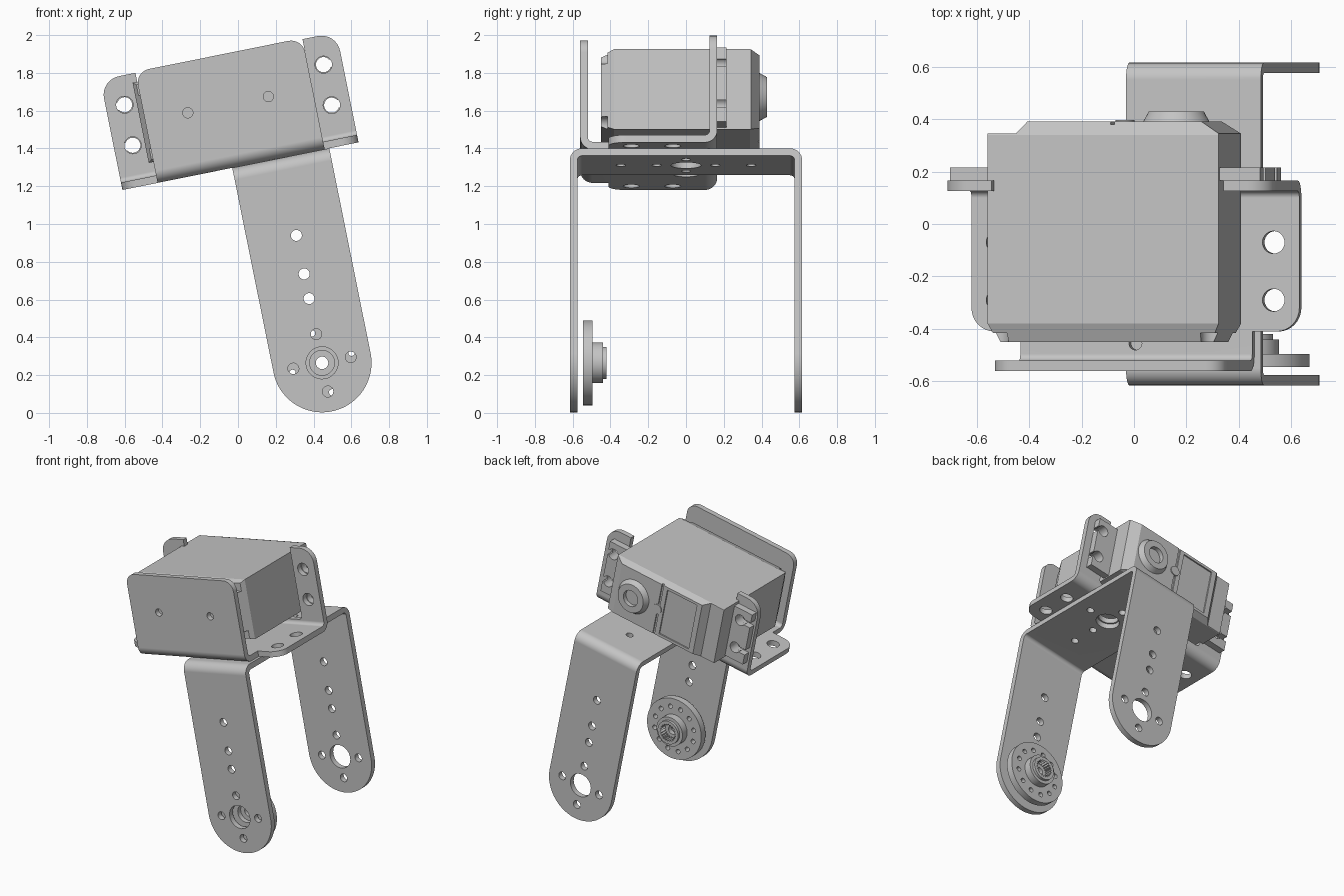
import bpy, bmesh, math
from mathutils import Matrix, Vector

cube = bpy.data.objects.get("Cube")
if cube:
    bpy.data.objects.remove(cube)

metal = bpy.data.materials.new("plain grey")
metal.use_nodes = True
GREY = (0.55, 0.55, 0.55, 1)
metal.diffuse_color = GREY
metal.node_tree.nodes["Principled BSDF"].inputs["Base Color"].default_value = GREY

# Whole assembly leans about the pivot at the hub centre
LEAN = Matrix.Translation((0.445, 0, 0.265)) @ Matrix.Rotation(-math.radians(11.4), 4, 'Y')


def circle(a, b, r, n=28):
    return [(a + r * math.cos(i * math.tau / n), b + r * math.sin(i * math.tau / n)) for i in range(n)]


def star(r1, r2, teeth):
    return [((r1, r2)[i % 2] * math.cos(i * math.pi / teeth),
             (r1, r2)[i % 2] * math.sin(i * math.pi / teeth)) for i in range(2 * teeth)]


def rounded(points, steps=8):
    """Polygon from (a, b, corner radius) points."""
    out = []
    for i, (a, b, r) in enumerate(points):
        p = Vector((a, b))
        if r == 0:
            out.append((a, b))
            continue
        d0 = (Vector(points[i - 1][:2]) - p).normalized()
        d1 = (Vector(points[(i + 1) % len(points)][:2]) - p).normalized()
        half = d0.angle(d1) / 2
        centre = p + (d0 + d1).normalized() * r / math.sin(half)
        s = p + d0 * r / math.tan(half) - centre
        e = p + d1 * r / math.tan(half) - centre
        for k in range(steps + 1):
            out.append(tuple(centre + s.slerp(e, k / steps).normalized() * r))
    return out


def rect(a0, a1, b0, b1, r=(0, 0, 0, 0)):
    return rounded([(a0, b0, r[0]), (a1, b0, r[1]), (a1, b1, r[2]), (a0, b1, r[3])])


def solid(name, outlines, axis, lo, hi, taper=1.0):
    """Extrude closed outlines along x, y or z, optionally shrinking the far end."""
    bm = bmesh.new()
    place = {'x': lambda a, b, h: (h, a, b), 'y': lambda a, b, h: (a, h, b),
             'z': lambda a, b, h: (a, b, h)}[axis]
    for pts in outlines:
        ma = sum(p[0] for p in pts) / len(pts)
        mb = sum(p[1] for p in pts) / len(pts)
        low = [bm.verts.new(place(a, b, lo)) for a, b in pts]
        top = [bm.verts.new(place(ma + (a - ma) * taper, mb + (b - mb) * taper, hi)) for a, b in pts]
        bm.faces.new(low)
        bm.faces.new(top[::-1])
        for i in range(len(pts)):
            bm.faces.new((low[i - 1], top[i - 1], top[i], low[i]))
    bmesh.ops.recalc_face_normals(bm, faces=bm.faces)
    mesh = bpy.data.meshes.new(name)
    bm.to_mesh(mesh)
    bm.free()
    mesh.materials.append(metal)
    obj = bpy.data.objects.new(name, mesh)
    bpy.context.collection.objects.link(obj)
    return obj


def combine(obj, op, *args):
    """Boolean with a temporary solid, which is then removed."""
    tool = solid("cutter", *args)
    mod = obj.modifiers.new("cut", 'BOOLEAN')
    mod.operation, mod.object, mod.solver = op, tool, 'EXACT'
    deps = bpy.context.evaluated_depsgraph_get()
    mesh = bpy.data.meshes.new_from_object(obj.evaluated_get(deps))
    obj.modifiers.clear()
    obj.data = mesh
    bpy.data.objects.remove(tool)


def cut(obj, *args):
    combine(obj, 'DIFFERENCE', *args)


parts = []
T = 0.04          # sheet thickness
W = 0.262         # arm half width
TOP = 1.106       # top of the fork, underside of the cradle
Y = 0.615         # fork half depth
RING = 0.155      # bolt circle
ring_holes = [circle(RING * math.cos(k * math.pi / 2), RING * math.sin(k * math.pi / 2), 0.029) for k in range(4)]

# Fork bracket: bent sheet with rounded arm ends
fork = solid("fork_bracket", [rounded([
    (-Y, -0.4, 0), (-Y, TOP, 0.065), (Y, TOP, 0.065), (Y, -0.4, 0),
    (Y - T, -0.4, 0), (Y - T, TOP - T, 0.025), (T - Y, TOP - T, 0.025), (T - Y, -0.4, 0)])],
    'x', -W, W)
arm_end = [(W * math.cos(t), W * math.sin(t)) for t in [math.pi + i * math.pi / 40 for i in range(41)]]
combine(fork, 'INTERSECT', [arm_end + [(W, 1.3), (-W, 1.3)]], 'y', -0.8, 0.8)
cut(fork, ring_holes + [circle(0, 0, 0.085)] + [circle(0, h, 0.029) for h in (0.347, 0.48, 0.688)], 'y', -0.8, 0.8)
cut(fork, [circle(0, 0, 0.08)] + [circle(0, y, 0.025) for y in (-0.345, -RING, RING, 0.345)]
    + [circle(x, 0, 0.025) for x in (-RING, RING)], 'z', 0.9, 1.3)
parts.append(fork)

# Hub disc with stepped boss and splined bore
hub = solid("hub_disc", [circle(0, 0, 0.225, 56)], 'y', -0.545, -0.495)
combine(hub, 'UNION', [circle(0, 0, 0.108, 40)], 'y', -0.52, -0.44)
combine(hub, 'UNION', [circle(0, 0, 0.085, 40)], 'y', -0.5, -0.42)
cut(hub, [circle(0, 0, 0.033)], 'y', -0.7, -0.3)
cut(hub, [circle(0, 0, 0.066)], 'y', -0.6, -0.51)
cut(hub, [star(0.066, 0.054, 22)], 'y', -0.475, -0.3)
cut(hub, [circle(0.165 * math.cos(k * math.tau / 12 + 0.13), 0.165 * math.sin(k * math.tau / 12 + 0.13), 0.017, 20)
          for k in range(12)], 'y', -0.7, -0.3)
parts.append(hub)

# Cradle: wide base with two rear ears
L, R = -0.855, 0.42
IL, IR = -0.665, 0.237
MID = (L + R) / 2
B = 0.165
SPLIT = -0.41
cradle = solid("cradle_base_and_ears", [rounded([
    (SPLIT, TOP, 0), (B, TOP, 0.065), (B, 1.7, 0), (B - T, 1.7, 0),
    (B - T, TOP + T, 0.025), (SPLIT, TOP + T, 0)])], 'x', L, R)
combine(cradle, 'INTERSECT', [rect(L, R, 1.0, 1.7, (0, 0, 0.1, 0.1))], 'y', -0.8, 0.8)
combine(cradle, 'INTERSECT', [rect(L, R, SPLIT, 0.5, (0.09, 0.09, 0, 0))], 'z', 0.9, 1.9)
cut(cradle, [rect(IL, IR, TOP + 0.07, 1.9, (0.03, 0.03, 0, 0))], 'y', 0.08, 0.4)
EARS = (MID - 0.537, MID + 0.537)
cut(cradle, [circle(x, z, 0.045) for x in EARS for z in (1.327, 1.546)], 'y', 0, 0.4)
cut(cradle, [circle(x, y, 0.043) for x in EARS for y in (-0.07, -0.29)]
    + [circle(x, 0, 0.07) for x in (0, 2 * MID)]
    + [circle(x, y, 0.025) for x in (0, 2 * MID) for y in (-RING, -0.345)], 'z', 0.9, 1.3)
parts.append(cradle)

# Cradle front plate, bent up from the base
F = -0.56
front = solid("cradle_front_plate", [rounded([
    (SPLIT, TOP, 0), (F, TOP, 0.065), (F, 1.706, 0), (F + T, 1.706, 0),
    (F + T, TOP + T, 0.025), (SPLIT, TOP + T, 0)])], 'x', IL, IR)
combine(front, 'INTERSECT', [rect(IL, IR, 1.0, 1.706, (0, 0, 0.075, 0.075))], 'y', -0.8, 0.8)
cut(front, [circle(x, 1.438, 0.027) for x in (2 * MID, 0)], 'y', -0.8, -0.4)
cut(front, [circle(MID, -0.455, 0.025)], 'z', 0.9, 1.3)
parts.append(front)

# Motor case with chamfered ends
CL, CR, C0, C1 = -0.69, 0.208, 1.219, 1.652
AX = (C0 + C1) / 2
case = solid("motor_case", [[
    (CL, -0.38), (CL + 0.035, -0.45), (CR - 0.035, -0.45), (CR, -0.38),
    (CR, 0.345), (CR - 0.07, 0.39), (-0.54, 0.39), (-0.58, 0.345), (CL, 0.345)]], 'z', C0, C1)
combine(case, 'INTERSECT', [[(-0.45, C0 + 0.03), (-0.38, C0), (0.34, C0), (0.39, C0 + 0.02),
                             (0.39, C1 - 0.02), (0.34, C1), (-0.38, C1), (-0.45, C1 - 0.03)]], 'x', -0.9, 0.5)
# corner screw recesses, rear panel and seam
cut(case, [circle(x, z, 0.045, 20) for x in (CL + 0.03, CR - 0.03) for z in (C0 + 0.03, C1 - 0.03)], 'y', -0.6, -0.415)
cut(case, [rect(-0.5, -0.25, C0 + 0.04, C1 - 0.04), rect(-0.215, -0.2, C0 - 0.1, C1 + 0.1)], 'y', 0.38, 0.5)
parts.append(case)

# Motor mounting tabs with open slots
tabs = solid("motor_mounting_tabs", [rect(-0.84, -0.6, 1.23, 1.63), rect(0.15, 0.365, 1.23, 1.63)], 'y', B, 0.215)
cut(tabs, [circle(x, z, 0.04) for x in EARS for z in (1.327, 1.546)], 'y', 0, 0.4)
for x0, x1 in ((-0.9, EARS[0]), (EARS[1], 0.5)):
    cut(tabs, [rect(x0, x1, z - 0.02, z + 0.02) for z in (1.327, 1.546)], 'y', 0, 0.4)
parts.append(tabs)

# Output boss and rear screw
boss = solid("output_boss", [circle(0, AX, 0.132, 40)], 'y', 0.38, 0.428, 0.8)
cut(boss, [circle(0, AX, 0.06)], 'y', 0.395, 0.5)
parts.append(boss)
parts.append(solid("rear_screw", [circle(-0.2, AX, 0.036)], 'y', 0.37, 0.397))

# Lean every part and shade it
for obj in parts:
    obj.matrix_world = LEAN
    bpy.ops.object.select_all(action='DESELECT')
    obj.select_set(True)
    bpy.context.view_layer.objects.active = obj
    bpy.ops.object.shade_smooth_by_angle(angle=math.radians(20))
    obj.modifiers.new("flat_faces", 'WEIGHTED_NORMAL').keep_sharp = True
